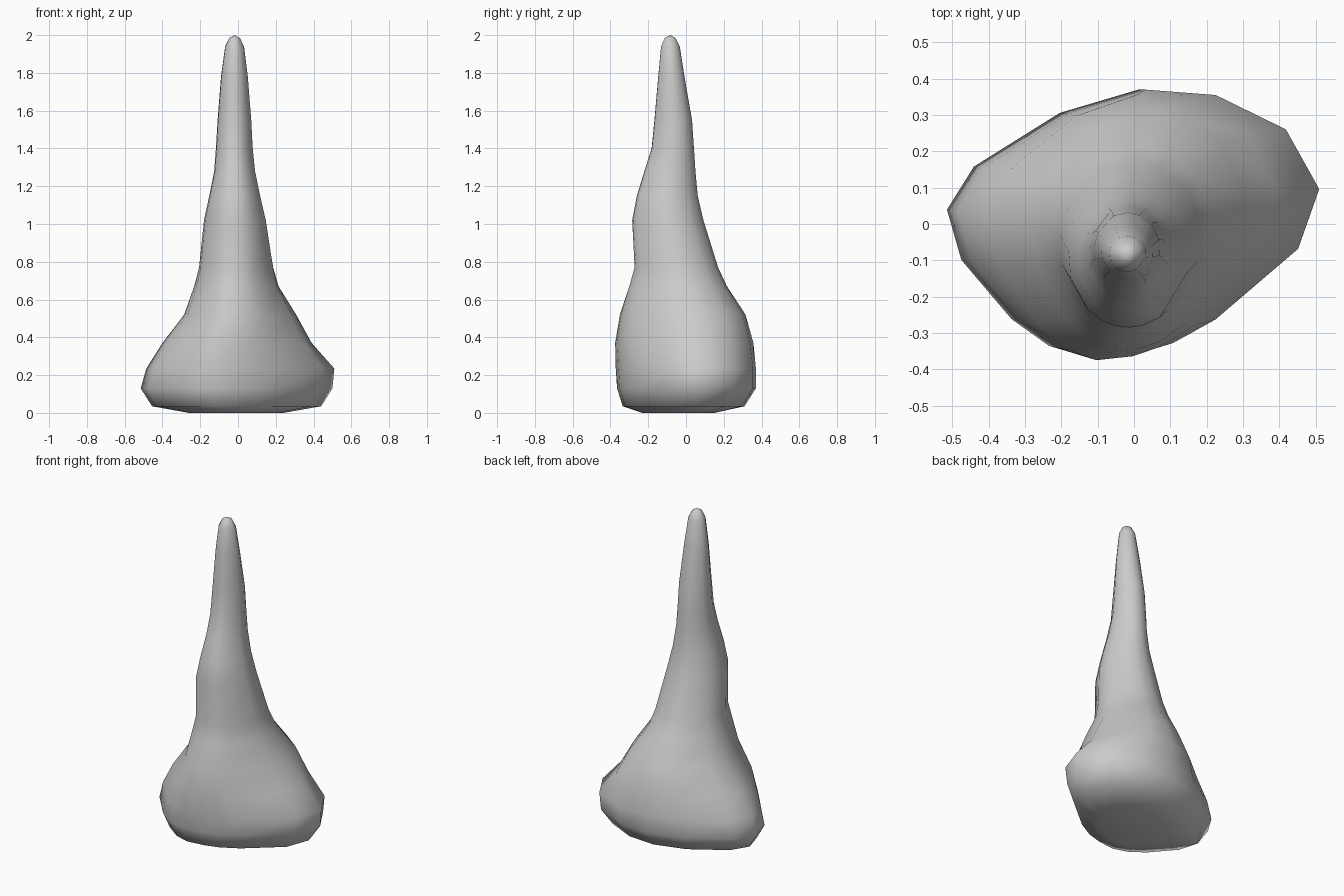
import bpy, bmesh, math

# Lopsided outline of the foot, seen from above
FOOT = [(0.515, 0.10), (0.42, 0.265), (0.22, 0.36), (0.02, 0.375), (-0.20, 0.31),
        (-0.44, 0.16), (-0.515, 0.04), (-0.475, -0.10), (-0.335, -0.265),
        (-0.23, -0.34), (-0.13, -0.37), (0.0, -0.355), (0.10, -0.325),
        (0.22, -0.26), (0.455, -0.065)]

# Rings: z, x min, x max, y min, y max, share of foot outline (rest is round)
RINGS = [
    (0.00, -0.26, 0.24, -0.23, 0.15, 1.0),
    (0.035, -0.455, 0.44, -0.335, 0.31, 1.0),
    (0.13, -0.515, 0.50, -0.365, 0.37, 1.0),
    (0.235, -0.485, 0.51, -0.372, 0.37, 1.0),
    (0.37, -0.40, 0.39, -0.375, 0.357, 0.85),
    (0.52, -0.285, 0.308, -0.35, 0.315, 0.7),
    (0.67, -0.232, 0.215, -0.30, 0.217, 0.4),
    (0.77, -0.206, 0.186, -0.272, 0.17, 0.15),
    (1.02, -0.18, 0.147, -0.285, 0.092, 0.0),
    (1.15, -0.152, 0.117, -0.26, 0.062, 0.0),
    (1.28, -0.126, 0.09, -0.22, 0.05, 0.0),
    (1.40, -0.117, 0.078, -0.182, 0.042, 0.0),
    (1.55, -0.108, 0.07, -0.167, 0.032, 0.0),
    (1.78, -0.09, 0.052, -0.147, -0.008, 0.0),
    (1.94, -0.068, 0.032, -0.132, -0.033, 0.0),
    (1.985, -0.046, 0.01, -0.112, -0.056, 0.0),
]
TIP = (-0.018, -0.084, 2.0)


def fit(values, low, high):
    a, b = min(values), max(values)
    return [low + (v - a) / (b - a) * (high - low) for v in values]


def ring_points(z, x0, x1, y0, y1, share):
    xs, ys = [], []
    for px, py in FOOT:
        u, v = px / 0.515, py / 0.372
        a = math.atan2(v, u)
        xs.append(u * share + math.cos(a) * (1 - share))
        ys.append(v * share + math.sin(a) * (1 - share))
    return [(x, y, z) for x, y in zip(fit(xs, x0, x1), fit(ys, y0, y1))]


# Spire: rings bridged from the flat underside to the rounded tip
bm = bmesh.new()
rings = [[bm.verts.new(p) for p in ring_points(*r)] for r in RINGS]
n = len(FOOT)
for low, high in zip(rings, rings[1:]):
    for i in range(n):
        j = (i + 1) % n
        bm.faces.new((low[i], low[j], high[j], high[i]))
bm.faces.new(rings[0][::-1])
tip = bm.verts.new(TIP)
for i in range(n):
    bm.faces.new((rings[-1][i], rings[-1][(i + 1) % n], tip))
bmesh.ops.recalc_face_normals(bm, faces=bm.faces[:])
for f in bm.faces:
    f.smooth = True

mesh = bpy.data.meshes.new("rock_spire")
bm.to_mesh(mesh)
bm.free()
spire = bpy.data.objects.new("rock_spire", mesh)
bpy.context.collection.objects.link(spire)
